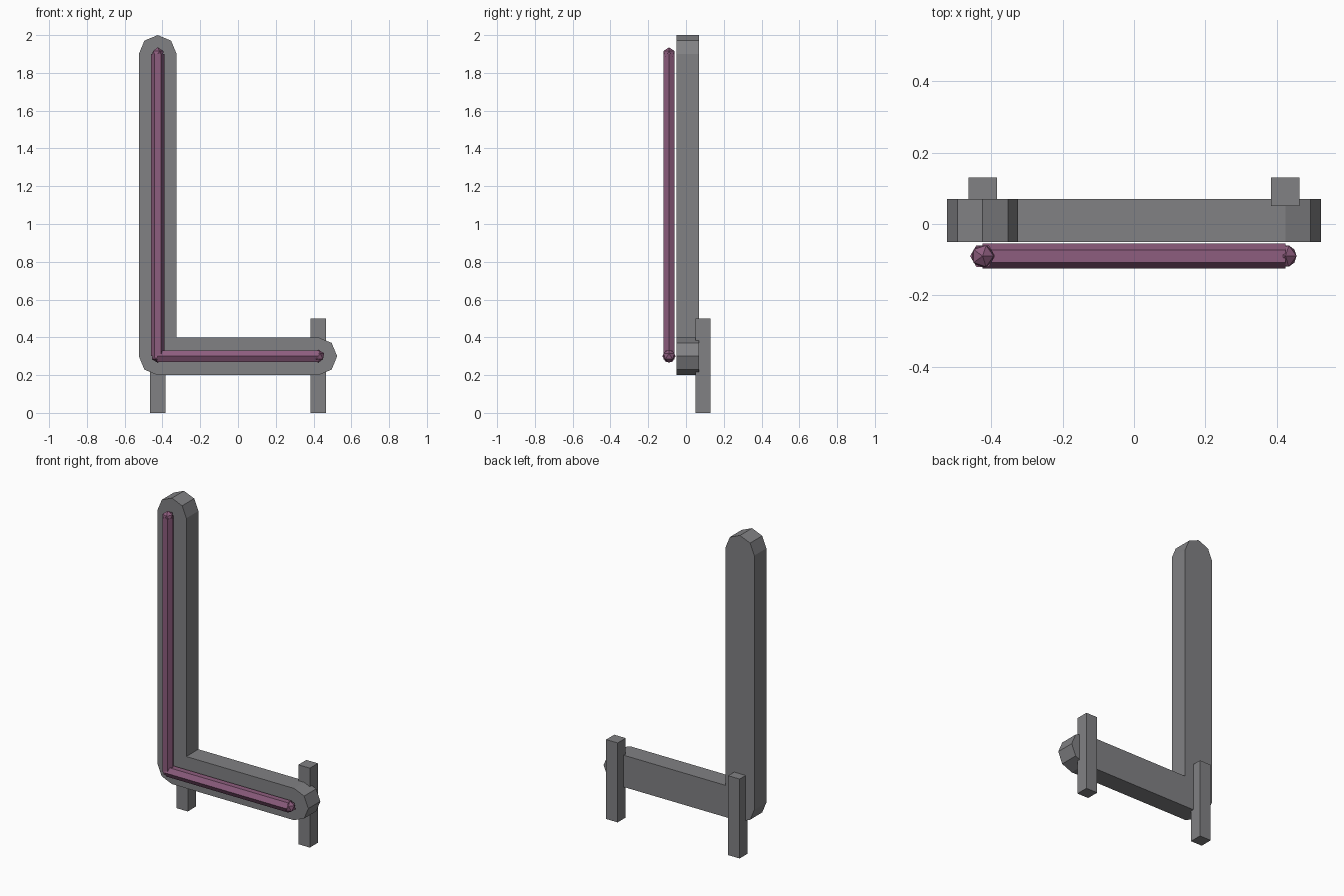
import bpy, bmesh
from math import cos, sin, pi
from mathutils import Vector, Matrix

cube = bpy.data.objects.get("Cube")
if cube:
    bpy.data.objects.remove(cube, do_unlink=True)


def material(name, color):
    m = bpy.data.materials.new(name)
    m.use_nodes = True
    m.diffuse_color = color
    m.node_tree.nodes["Principled BSDF"].inputs["Base Color"].default_value = color
    return m


GREY = material("metal_grey", (0.22, 0.22, 0.23, 1))
PURPLE = material("tube_purple", (0.27, 0.11, 0.21, 1))


def finish(name, bm, mat):
    bmesh.ops.recalc_face_normals(bm, faces=bm.faces)
    mesh = bpy.data.meshes.new(name)
    bm.to_mesh(mesh)
    bm.free()
    mesh.materials.append(mat)
    ob = bpy.data.objects.new(name, mesh)
    bpy.context.collection.objects.link(ob)
    return ob


# Shared joints of the L shape
SIDE, LOW, HIGH = 0.425, 0.3, 1.9
CORNER, TOP, END = (-SIDE, LOW), (-SIDE, HIGH), (SIDE, LOW)
HALF = 0.1


def arc(center, start, stop):
    """Points of an octagonal cap, in steps of an eighth turn."""
    return [(center[0] + HALF * cos(k * pi / 4), center[1] + HALF * sin(k * pi / 4))
            for k in range(start, stop + 1)]


# Backing plate: one L outline with octagonal ends, extruded in depth
outline = arc(TOP, 0, 4) + arc(CORNER, 4, 6) + arc(END, 6, 10)
outline.append((-SIDE + HALF, LOW + HALF))
bm = bmesh.new()
face = bm.faces.new([bm.verts.new((x, -0.05, z)) for x, z in outline])
side = bmesh.ops.extrude_face_region(bm, geom=[face])
bmesh.ops.translate(bm, vec=(0, 0.12, 0),
                    verts=[v for v in side["geom"] if isinstance(v, bmesh.types.BMVert)])
finish("backing_plate", bm, GREY)

# Square posts behind the plate
for name, x in (("right_post", -SIDE), ("left_post", SIDE)):
    bm = bmesh.new()
    bmesh.ops.create_cube(bm, size=1, matrix=Matrix.Translation((x, 0.09, 0.25))
                          @ Matrix.Diagonal((0.08, 0.08, 0.5, 1)))
    finish(name, bm, GREY)

# Six-sided tubes in front of the plate
TUBE_Y, TUBE_R = -0.09, 0.035


def tube(name, a, b, turn):
    a, b = (Vector((p[0], TUBE_Y, p[1])) for p in (a, b))
    aim = Vector((0, 0, 1)).rotation_difference(b - a).to_matrix().to_4x4()
    spin = Matrix.Rotation(turn, 4, "Z")
    bm = bmesh.new()
    bmesh.ops.create_cone(bm, cap_ends=True, segments=6, radius1=TUBE_R, radius2=TUBE_R,
                          depth=(b - a).length,
                          matrix=Matrix.Translation((a + b) / 2) @ aim @ spin)
    finish(name, bm, PURPLE)


# The cone primitive starts with a corner on its local y axis
tube("upright_tube", CORNER, TOP, pi / 2)
tube("level_tube", CORNER, END, 0)

# Faceted balls on the tube joints
for name, p in (("corner_ball", CORNER), ("top_ball", TOP), ("end_ball", END)):
    bm = bmesh.new()
    bmesh.ops.create_icosphere(bm, subdivisions=1, radius=TUBE_R,
                               matrix=Matrix.Translation((p[0], TUBE_Y, p[1])))
    finish(name, bm, PURPLE)
